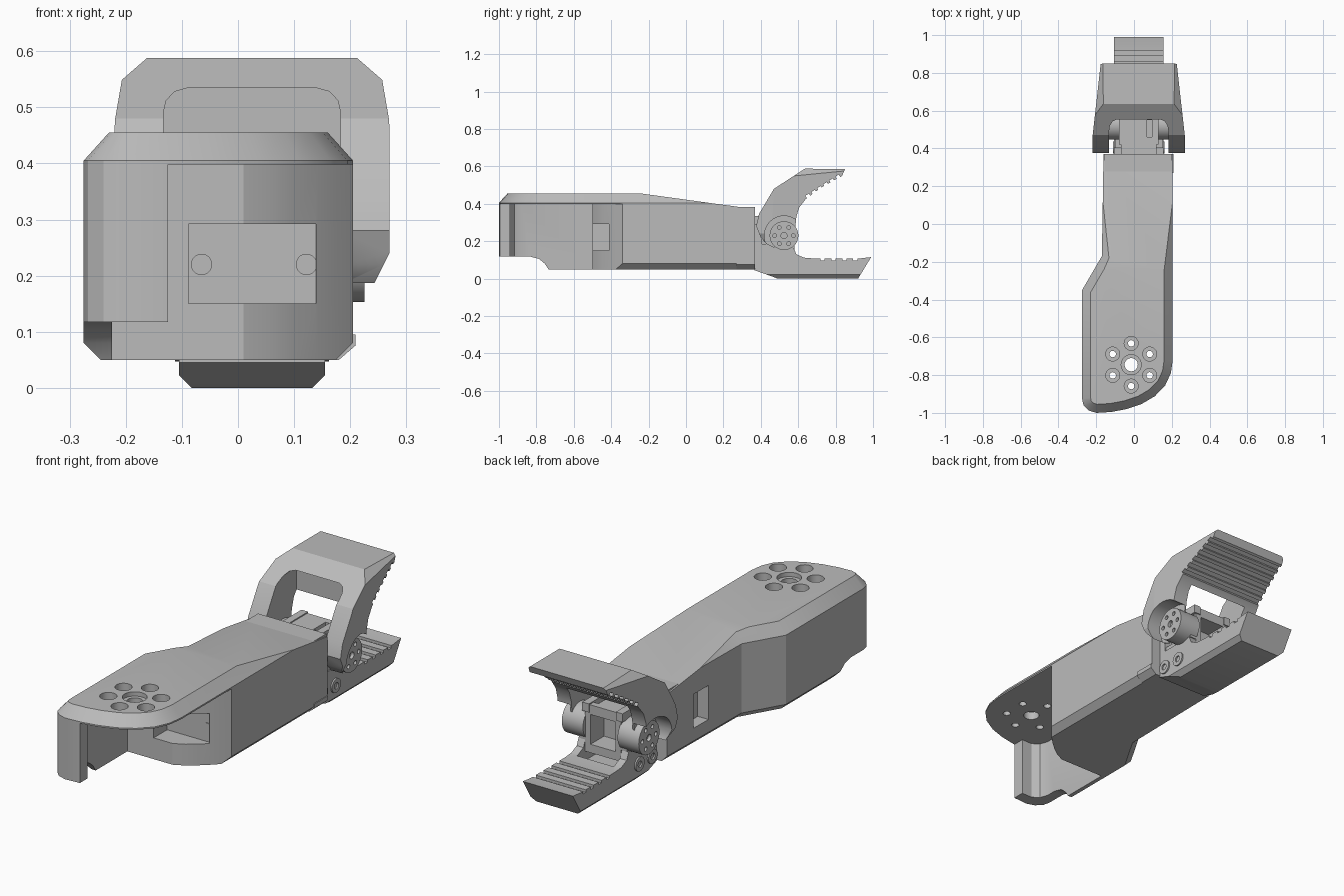
import bpy, bmesh, math
from mathutils import Vector, Matrix

if "Cube" in bpy.data.objects:
    bpy.data.objects.remove(bpy.data.objects["Cube"])

grey = bpy.data.materials.new("matte_grey")
grey.use_nodes = True
grey.diffuse_color = (0.5, 0.5, 0.5, 1)
grey.node_tree.nodes["Principled BSDF"].inputs["Base Color"].default_value = (0.5, 0.5, 0.5, 1)

MID = 0.025                      # gripper centre line
PIVOT = (0.524, 0.23)            # gripper hinge in y, z


def finish(name, bm):
    bmesh.ops.recalc_face_normals(bm, faces=bm.faces)
    mesh = bpy.data.meshes.new(name)
    bm.to_mesh(mesh)
    bm.free()
    mesh.materials.append(grey)
    obj = bpy.data.objects.new(name, mesh)
    bpy.context.collection.objects.link(obj)
    return obj


def loft(name, rings):
    bm = bmesh.new()
    loops = [[bm.verts.new(p) for p in ring] for ring in rings]
    for a, b in zip(loops, loops[1:]):
        for i in range(len(a)):
            j = (i + 1) % len(a)
            bm.faces.new((a[i], a[j], b[j], b[i]))
    bm.faces.new(loops[0])
    bm.faces.new(loops[-1])
    return finish(name, bm)


def prism(name, axis, pts, lo, hi):
    place = {"x": lambda u, v, w: (w, u, v),
             "y": lambda u, v, w: (u, w, v),
             "z": lambda u, v, w: (u, v, w)}[axis]
    return loft(name, [[place(u, v, w) for u, v in pts] for w in (lo, hi)])


def box(name, x0, x1, y0, y1, z0, z1):
    return prism(name, "z", [(x0, y0), (x1, y0), (x1, y1), (x0, y1)], z0, z1)


def disc(name, axis, u, v, r, lo, hi, n=32):
    pts = [(u + r * math.cos(math.tau * i / n), v + r * math.sin(math.tau * i / n))
           for i in range(n)]
    return prism(name, axis, pts, lo, hi)


def cut(obj, *cutters):
    bpy.context.view_layer.objects.active = obj
    for c in cutters:
        c.hide_render = True
        mod = obj.modifiers.new("cut", "BOOLEAN")
        mod.operation = "DIFFERENCE"
        mod.solver = "EXACT"
        mod.object = c
        bpy.ops.object.modifier_apply(modifier=mod.name)
        bpy.data.objects.remove(c)


def trim(obj, co, no):
    # Remove everything on the normal's side of a plane and cap the cut
    bm = bmesh.new()
    bm.from_mesh(obj.data)
    res = bmesh.ops.bisect_plane(bm, geom=bm.verts[:] + bm.edges[:] + bm.faces[:],
                                 plane_co=co, plane_no=no, clear_outer=True)
    edges = [e for e in res["geom_cut"] if isinstance(e, bmesh.types.BMEdge)]
    bmesh.ops.holes_fill(bm, edges=edges, sides=0)
    bmesh.ops.recalc_face_normals(bm, faces=bm.faces)
    bm.to_mesh(obj.data)
    bm.free()


def trim_both(obj, half, y, z, no):
    for s in (1, -1):
        trim(obj, (MID + s * half, y, z), (s * no[0], no[1], no[2]))


def inset(pts, d):
    out = []
    for i, p in enumerate(pts):
        p = Vector(p)
        e = (p - Vector(pts[i - 1])).normalized()
        f = (Vector(pts[(i + 1) % len(pts)]) - p).normalized()
        n1, n2 = Vector((-e.y, e.x)), Vector((-f.y, f.x))
        out.append(tuple(p + (n1 + n2) * d / (1 + n1.dot(n2))))
    return out


def grip_grooves(obj, start, end, count):
    a, b = Vector(start), Vector(end)
    d = (b - a).normalized()
    n = Vector((-d.y, d.x))
    for i in range(count):
        c = a.lerp(b, i / (count - 1))
        pts = [c + d * 0.011 * s + n * 0.014 * t
               for s, t in ((-1, -1), (1, -1), (1, 1), (-1, 1))]
        cut(obj, prism("groove", "x", pts, -0.5, 0.5))


# Arm housing: lofted plan outline with chamfered rims and a sloping top
plan = [(0.205, 0.45), (-0.16, 0.45), (-0.17, -0.17), (-0.275, -0.35),
        (-0.275, -0.925), (-0.267, -0.96), (-0.24, -0.987), (-0.2, -1.0),
        (-0.12, -0.995), (-0.04, -0.98), (0.04, -0.953), (0.11, -0.912),
        (0.165, -0.855), (0.195, -0.79), (0.205, -0.72)]
rings = [(0.03, 0.05), (0, 0.08), (0, 0.405), (0.045, 0.455)]
housing = loft("arm_housing", [[(x, y, z) for x, y in inset(plan, d)] for d, z in rings])
trim(housing, (0, -0.24, 0.455), (0, 0.07, 0.51))
trim(housing, (0, 0.37, 0), (0, 1, 0))

# Open bay at the front, leaving the top plate and one curved side wall
bay = [(-0.125, -1.2), (0.4, -1.2), (0.4, -0.34), (0.205, -0.34), (0.175, -0.375),
       (0.14, -0.41), (0.1, -0.445), (0.06, -0.475), (0.01, -0.5), (-0.225, -0.5),
       (-0.225, -0.88), (-0.212, -0.918), (-0.18, -0.94), (-0.125, -0.94)]
wall_foot = [(-1.2, -0.1), (-0.72, -0.1), (-0.735, 0.05), (-0.755, 0.08),
             (-0.785, 0.105), (-0.83, 0.117), (-1.2, 0.117)]
cut(housing, prism("bay", "z", bay, -0.1, 0.398),
    prism("wall_foot", "x", wall_foot, -0.5, 0.5),
    box("motor_pocket", -0.088, 0.139, -0.6, -0.4, 0.15, 0.292),
    box("side_window", -0.3, -0.11, 0.07, 0.18, 0.14, 0.30))

# Bolt circle in the top plate
HX, HY = -0.015, -0.745
cut(housing, disc("bore", "z", HX, HY, 0.035, 0.3, 0.6),
    disc("counterbore", "z", HX, HY, 0.053, 0.435, 0.6))
for k in range(6):
    a = math.radians(30 + 60 * k)
    x, y = HX + 0.113 * math.cos(a), HY + 0.113 * math.sin(a)
    cut(housing, disc("bolt_bore", "z", x, y, 0.017, 0.3, 0.6, 20),
        disc("bolt_seat", "z", x, y, 0.037, 0.42, 0.6, 24))

for i, x in enumerate((-0.065, 0.122)):
    disc(f"pocket_screw_{i}", "y", x, 0.22, 0.019, -0.403, -0.39, 20)
box("housing_top_lip", -0.155, 0.2, 0.27, 0.37, 0.33, 0.384)
prism("housing_side_tab", "y", [(0.15, 0.05), (0.18, 0.05), (0.209, 0.075),
                                (0.209, 0.095), (0.15, 0.095)], 0.27, 0.37)

# Lower fixed jaw
low = [(0.365, 0.165), (0.365, 0.045), (0.47, 0.008), (0.49, 0), (0.92, 0),
       (0.99, 0.115), (0.93, 0.108), (0.68, 0.108), (0.63, 0.112), (0.59, 0.13),
       (0.575, 0.165)]
lower_jaw = prism("lower_jaw", "x", low, MID - 0.13, MID + 0.13)
trim_both(lower_jaw, 0.13, 0, 0.022, (1, 0, -1))
cut(lower_jaw, box("tray", MID - 0.095, MID + 0.095, 0.39, 0.64, 0.065, 0.4))
grip_grooves(lower_jaw, (0.73, 0.11), (0.905, 0.11), 4)

# Gripper motor with its bracket
motor = box("gripper_motor", MID - 0.093, MID + 0.093, 0.37, 0.58, 0.11, 0.335)
cut(motor, box("rear_recess", MID - 0.065, MID + 0.065, 0.48, 0.7, 0.15, 0.29),
    box("top_slot", MID + 0.045, MID + 0.08, 0.46, 0.55, 0.315, 0.4))
for s, side in ((1, "left"), (-1, "right")):
    def span(a, b):
        return sorted((MID + s * a, MID + s * b))

    box(f"bracket_post_{side}", *span(0.093, 0.13), 0.365, 0.405, 0.16, 0.29)
    box(f"bracket_rail_{side}", *span(0.093, 0.125), 0.4, 0.58, 0.165, 0.185)
    box(f"motor_cap_{side}", *span(0.07, 0.105), 0.42, 0.585, 0.30, 0.34)

    # Hinge disc with its bolt holes
    hub = disc(f"hinge_disc_{side}", "x", *PIVOT, 0.077, *span(0.09, 0.2))
    for k in range(7):
        a = math.tau * k / 6
        r = 0.05 if k < 6 else 0
        cut(hub, disc("hub_hole", "x", PIVOT[0] + r * math.cos(a), PIVOT[1] + r * math.sin(a),
                      0.01 if k < 6 else 0.016, *span(0.185, 0.3), 16))

    # Screws in the lower jaw sides
    for i, y in enumerate((0.405, 0.5)):
        ring = disc(f"jaw_screw_{side}_{i}", "x", y, 0.08, 0.033, *span(0.1, 0.137), 24)
        cut(ring, disc("socket", "x", y, 0.08, 0.015, *span(0.12, 0.2), 16))

# Upper moving jaw: side profile, tapered flanks, then a window between two arms
up = [(0.636, 0.588), (0.85, 0.585), (0.835, 0.55), (0.72, 0.485), (0.64, 0.425),
      (0.605, 0.38), (0.59, 0.33), (0.585, 0.28), (0.54, 0.23), (0.47, 0.165),
      (0.43, 0.185), (0.40, 0.22), (0.375, 0.28), (0.39, 0.345), (0.47, 0.48)]
upper_jaw = prism("upper_jaw", "x", up, MID - 0.245, MID + 0.245)
trim_both(upper_jaw, 0.245, 0.46, 0, (0.4, 0.045, 0))
trim_both(upper_jaw, 0.225, 0, 0.555, (0.033, 0, 0.038))
trim_both(upper_jaw, 0.245, 0, 0.24, (0.05, 0, -0.025))
W = 0.158
arch = [(W, -0.1), (W, 0.49), (W - 0.005, 0.512), (W - 0.02, 0.528), (W - 0.045, 0.535)]
opening = [(MID + x, z) for x, z in arch] + [(MID - x, z) for x, z in reversed(arch)]
cut(upper_jaw, prism("window", "y", opening, 0.2, 0.625))
for s in (1, -1):
    lo, hi = sorted((MID + s * 0.165, MID + s * 0.4))
    cut(upper_jaw, disc("hinge_recess", "x", *PIVOT, 0.105, lo, hi, 40))
grip_grooves(upper_jaw, (0.655, 0.437), (0.815, 0.539), 6)

# Smooth the rounded walls, keep edges crisp
for obj in bpy.context.collection.objects:
    if obj.type == "MESH" and obj.data.materials and obj.data.materials[0] == grey:
        bpy.ops.object.select_all(action="DESELECT")
        obj.select_set(True)
        bpy.context.view_layer.objects.active = obj
        bpy.ops.object.shade_smooth_by_angle(angle=math.radians(25))
